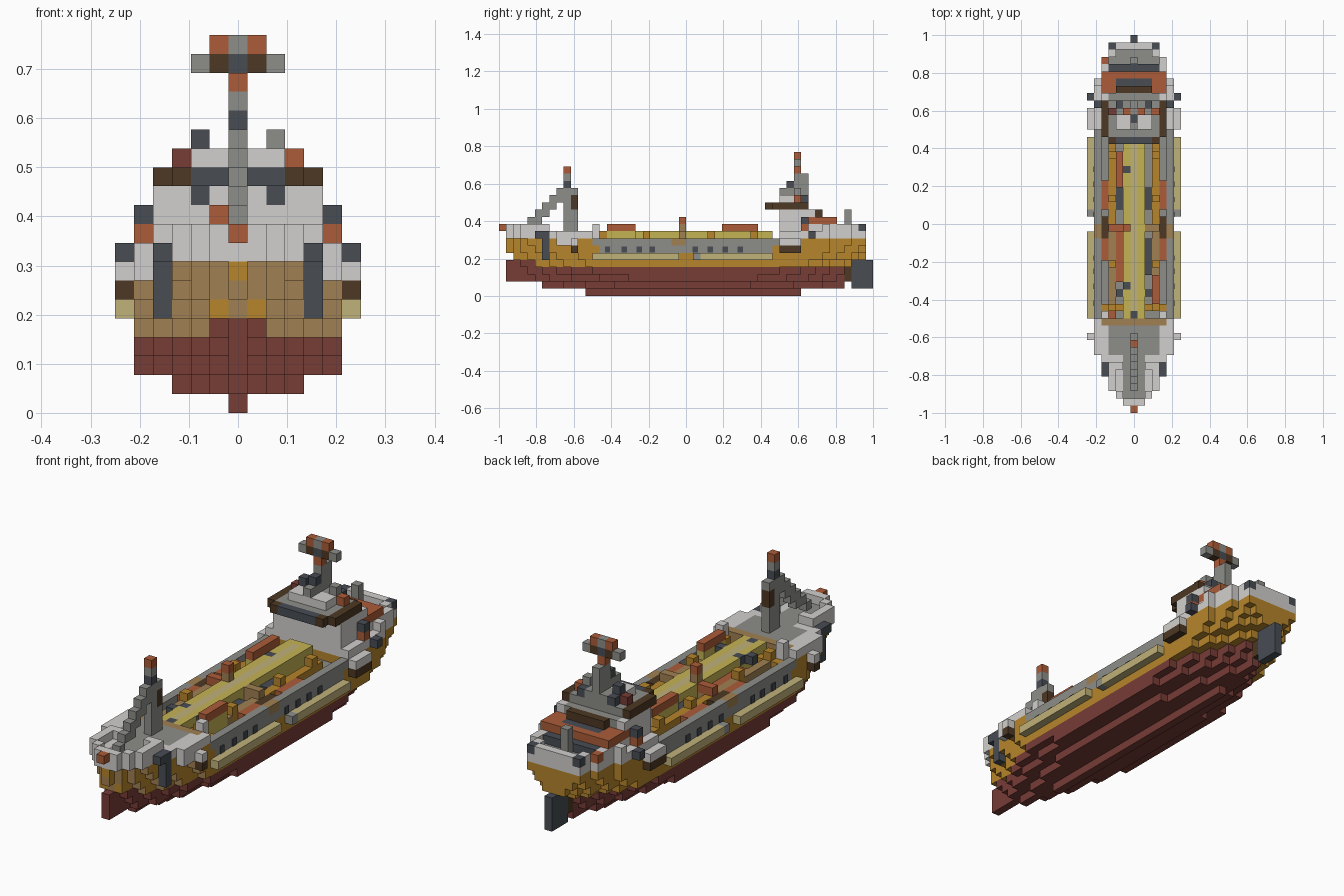
import bpy, bmesh
from mathutils import Vector

if "Cube" in bpy.data.objects:
    bpy.data.objects.remove(bpy.data.objects["Cube"])

V = 2 / 52  # block edge

COLORS = {
    "dark_red": (119, 60, 54), "ochre": (182, 133, 43), "tan": (161, 128, 83),
    "khaki": (192, 178, 122), "yellow": (197, 179, 84), "light_grey": (210, 208, 205),
    "grey": (141, 141, 137), "slate": (72, 77, 84), "rust": (172, 92, 56),
    "dark_brown": (77, 56, 36),
}


def linear(c):
    c /= 255
    return c / 12.92 if c < 0.04 else ((c + 0.055) / 1.055) ** 2.4


mats = {}
for name, rgb in COLORS.items():
    m = bpy.data.materials.new(name)
    col = (*[linear(c) for c in rgb], 1)
    m.use_nodes = True
    m.diffuse_color = col
    m.node_tree.nodes["Principled BSDF"].inputs["Base Color"].default_value = col
    mats[name] = m

cells = {}  # (x, y, z) -> (part, colour)


def box(part, color, xs, ys, zs):
    """Fill an inclusive range of blocks; a single number means one block."""
    r = [(a, a) if isinstance(a, int) else a for a in (xs, ys, zs)]
    for x in range(r[0][0], r[0][1] + 1):
        for y in range(r[1][0], r[1][1] + 1):
            for z in range(r[2][0], r[2][1] + 1):
                if color:
                    cells[x, y, z] = (part, color)
                else:
                    cells.pop((x, y, z), None)


def pair(part, color, xs, ys, zs):
    """Same blocks on both sides of the ship."""
    a, b = (xs, xs) if isinstance(xs, int) else xs
    box(part, color, (a, b), ys, zs)
    box(part, color, (-b, -a), ys, zs)


# Hull: for each layer, first and last row for every half-width
starts = [(12,), (6, 9, 12, 16), (1, 5, 7, 10, 14, 18), (1, 4, 6, 8, 10, 13),
          (1, 3, 5, 7, 9, 12), (2, 2, 4, 6, 8, 11), (1, 2, 3, 5, 7, 10),
          (1, 2, 3, 4, 6, 9), (1, 1, 2, 3, 6, 9)]
ends = [(41,), (47, 44, 40, 34), (48, 46, 44, 42, 39, 35), (48, 47, 45, 43, 41, 38),
        (48, 48, 47, 45, 44, 42), (50, 50, 49, 48, 46, 44), (50, 50, 50, 49, 47, 45),
        (50, 50, 50, 50, 48, 45), (50, 50, 50, 50, 48, 45)]
for z, (s, e) in enumerate(zip(starts, ends)):
    color = "dark_red" if z < 4 else "ochre" if z < 8 else "light_grey"
    part = "lower_hull" if z < 4 else "upper_hull" if z < 8 else "bulwark"
    for w, (a, b) in enumerate(zip(s, e)):
        box(part, color, (-w, w), (a, b), z)
box("lower_hull", "dark_red", 0, (1, 5), 4)
box("lower_hull", "dark_red", (-1, 1), (3, 5), 4)

# Raised rim around bow and stern, decks inside it
top = {(x, y) for x, y, z in cells if z == 8}
for x, y in top:
    edge = any(n not in top for n in ((x + 1, y), (x - 1, y), (x, y - 1), (x, y + 1)))
    if edge and (y < 6 or y > 44):
        box("rim", "light_grey", x, y, 9)
    elif not edge and abs(x) < (2 if y < 8 else 4):
        box("deck", "grey", x, y, 8)

# Open cargo deck between the side walls
box("cargo", None, (-5, 5), (13, 38), (7, 8))
box("cargo_deck", "grey", (-4, 4), (13, 38), 6)
pair("side_wall", "grey", 5, (14, 37), 6)
pair("side_wall", "grey", 5, (13, 38), 7)
pair("side_step", "tan", 5, (24, 25), 7)
pair("fender", "khaki", 6, (13, 24), 5)
pair("fender", "khaki", 6, (27, 37), 5)
pair("fender", "grey", 6, 27, 5)
box("hatch", "yellow", (-1, 1), (13, 37), (7, 8))
box("hatch", "khaki", 0, (14, 36), 8)
box("hatch", "slate", 0, 13, 8)
box("hatch", "slate", -1, 17, 8)
box("hatch", "slate", -1, 33, 8)
box("fore_ledge", "tan", (-4, 4), 12, 8)

# Deck pipes, posts and lockers
pair("deck_pipe", "tan", 3, (15, 25), 7)
pair("deck_pipe", "ochre", 3, (26, 36), 7)
pair("fore_pipe", "ochre", (2, 4), 14, 7)
box("fore_valve", "rust", -3, 13, 7)
for y in (14, 20, 29, 35):
    pair("deck_post", "ochre", 3, y, (7, 8))
pair("deck_locker", "rust", 4, (21, 23), 7)
pair("deck_locker", "rust", 4, (28, 31), 7)
pair("deck_gangway", "dark_brown", 4, (24, 26), 7)
pair("deck_fitting", "slate", 2, (28, 30), 7)
pair("deck_fitting", "slate", 2, (19, 23), 7)
for x, ys in ((-2, (31, 35)), (3, (15, 18))):
    box("pipe_stand", "yellow", x, ys, (7, 8))
    box("cargo_pipe", "rust", x, ys, 9)
box("cargo_pipe", "rust", -2, (18, 24), 7)
pair("deck_valve", "slate", 2, 16, 8)
pair("manifold", "tan", (2, 3), 25, (7, 8))
box("manifold_post", "rust", (-3, -2), 25, 8)
box("manifold_post", "tan", -1, 25, 9)
box("manifold_post", "rust", -1, 25, 10)
pair("wall_block", "light_grey", 4, 13, (7, 9))

# Bow fittings
pair("anchor", "slate", 4, 6, (5, 8))
pair("anchor", "slate", 4, 5, 8)
pair("bow_cheek", "light_grey", 5, (8, 10), 7)
pair("bow_cheek", "light_grey", 5, (8, 12), 8)
pair("bow_bollard", "light_grey", 6, 10, 7)
pair("bow_bollard", "dark_brown", 6, 10, 6)
pair("bow_winch", "light_grey", (2, 3), 6, 9)
box("bow_tip", "rust", 0, 0, 9)

# Fore mast with stepped stay
box("fore_mast", "grey", 0, (9, 10), (9, 14))
box("fore_mast", "dark_brown", 0, 10, (12, 13))
box("fore_mast", "slate", 0, 9, 15)
box("fore_mast", "grey", 0, 9, 16)
box("fore_mast", "rust", 0, 9, 17)
box("mast_stay", "grey", 0, 3, 9)
for k in range(5):
    box("mast_stay", "grey", 0, (4 + k, 5 + k), 10 + k)

# Stern house and its side fittings
box("stern_house", "light_grey", (-4, 4), (39, 43), (8, 11))
box("stern_house", "grey", (-3, 3), 43, 11)
pair("house_window", "slate", 2, 39, 11)
pair("house_side", "light_grey", 5, (39, 44), 8)
pair("side_locker", "rust", 5, 42, 9)
pair("side_locker", "slate", 5, 42, 10)
pair("stern_platform", "dark_brown", 6, (39, 41), 6)
pair("stern_platform", "light_grey", 6, (39, 41), 7)
pair("side_light", "slate", 6, 43, 8)
box("aft_house", "light_grey", (-4, 4), (44, 46), 9)
box("aft_house", "rust", (-4, 4), (43, 46), 10)
box("funnel_base", "slate", (-2, 2), 45, 10)
box("funnel_base", "dark_brown", (-2, 2), 44, 11)
box("aft_winch", "slate", (-3, 3), 47, 9)
box("aft_post", "grey", 0, 48, (9, 11))
pair("aft_bollard", "slate", 3, 50, 9)
box("aft_lamp", "rust", -4, 48, 9)

# Bridge deck with dark surround
box("bridge", "dark_brown", (-4, 4), (38, 42), 12)
box("bridge", "dark_brown", (-3, 3), 37, 12)
box("bridge", "slate", (-2, 2), 37, 12)
box("bridge", "grey", (-3, 3), (38, 42), 12)
box("wheelhouse", "light_grey", (-2, 2), (39, 41), 13)
box("wheelhouse", "grey", (-1, 1), (41, 42), 13)
pair("wheelhouse", "slate", 2, 42, 13)
box("bridge_lamp", "dark_red", -3, 41, 13)
box("bridge_lamp", "rust", 3, 41, 13)
box("bridge_aerial", "slate", -2, 41, 14)
box("bridge_aerial", "grey", 2, 41, 14)

# Main mast and radar crossbar
box("main_mast", "grey", 0, (39, 42), 14)
box("main_mast", "grey", 0, (40, 42), 15)
box("main_mast", "slate", 0, 40, 15)
box("main_mast", "grey", 0, (41, 42), 16)
box("main_mast", "rust", 0, 41, 17)
box("radar_bar", "grey", (-2, 2), 41, 18)
box("radar_bar", "dark_brown", (-1, 1), 41, 18)
box("radar_bar", "slate", 0, 41, 18)
box("radar_top", "rust", (-1, 1), 41, 19)
box("radar_top", "grey", 0, 41, 19)

# Rudder
box("rudder", "slate", 0, (49, 51), (1, 4))
box("rudder_post", "dark_brown", 0, 48, (2, 3))

# Mesh the exposed block faces, one object per part
for part in sorted({p for p, c in cells.values()}):
    own = {k: c for k, (p, c) in cells.items() if p == part}
    used = sorted(set(own.values()) | ({"tan"} if part == "upper_hull" else set()))
    bm = bmesh.new()
    for k, color in own.items():
        centre = (Vector(k) + Vector((0, -25.5, 0.5))) * V
        for axis in range(3):
            for sign in (-1, 1):
                n = Vector((0, 0, 0))
                n[axis] = sign
                if tuple(int(a + b) for a, b in zip(k, n)) in cells:
                    continue
                u, w = n.yzx, n.zxy
                f = bm.faces.new([bm.verts.new(centre + (n + u * a + w * b) * V / 2)
                                  for a, b in ((-1, -1), (1, -1), (1, 1), (-1, 1))])
                # Tan bow faces with a few ochre blocks at the stem
                stem = (abs(k[0]), k[2]) in ((0, 7), (1, 5))
                bow_face = part == "upper_hull" and n.y < 0 and k[1] < 14 and not stem
                f.material_index = used.index("tan" if bow_face else color)
    bmesh.ops.remove_doubles(bm, verts=bm.verts, dist=0.0001)
    bmesh.ops.recalc_face_normals(bm, faces=bm.faces)
    me = bpy.data.meshes.new(part)
    bm.to_mesh(me)
    bm.free()
    for c in used:
        me.materials.append(mats[c])
    bpy.context.collection.objects.link(bpy.data.objects.new(part, me))

# Portholes along both side walls
for side in (-1, 1):
    for y in (-0.42, -0.33, -0.25, -0.18, 0.05, 0.13, 0.21, 0.29):
        bpy.ops.mesh.primitive_cube_add(size=1, location=(side * 5.5 * V, y, 0.248))
        hole = bpy.context.object
        hole.name = "porthole"
        hole.scale = (0.008, 0.028, 0.033)
        hole.data.materials.append(mats["slate"])
